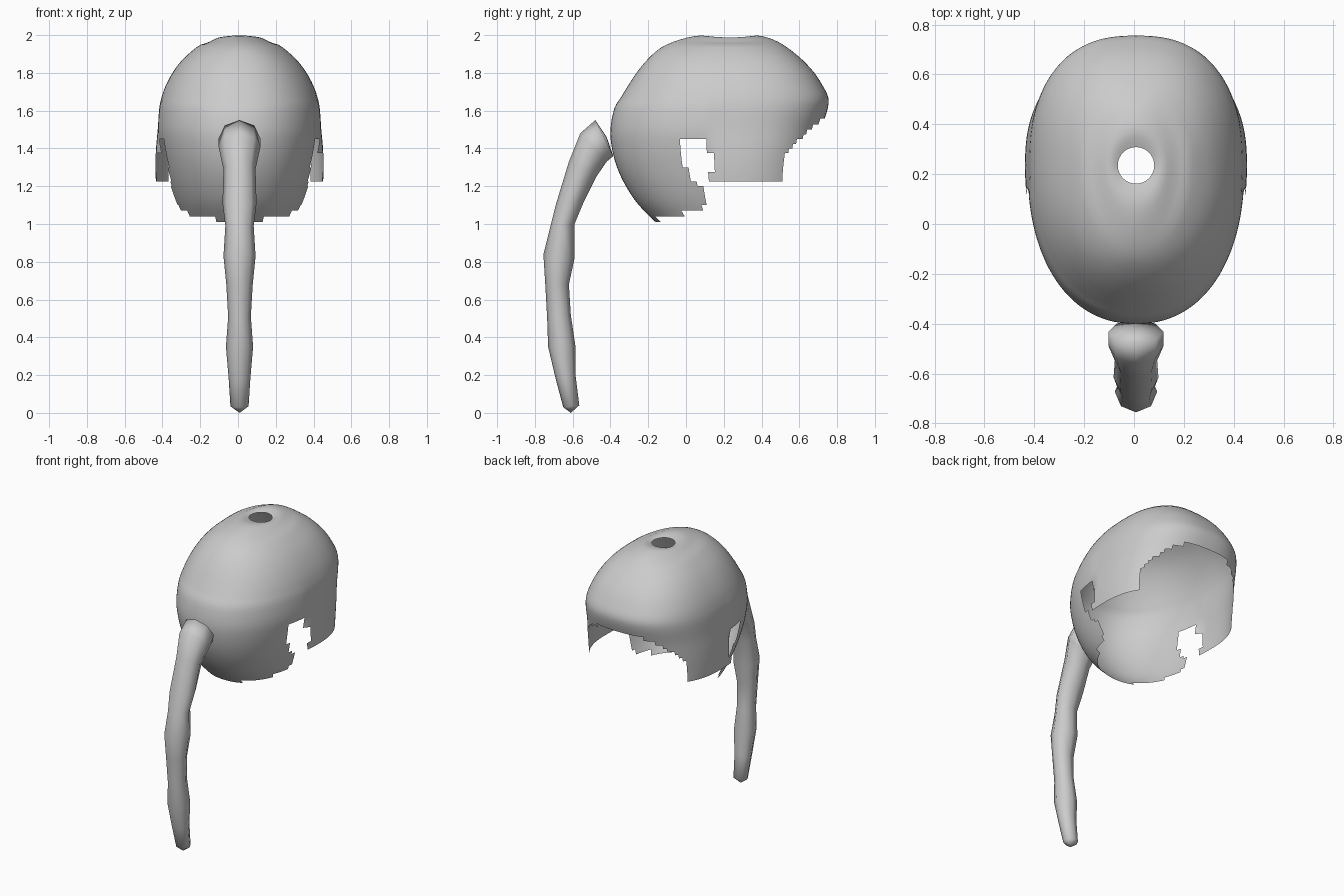
import bpy, bmesh, math

cube = bpy.data.objects.get("Cube")
if cube:
    bpy.data.objects.remove(cube)

grey = bpy.data.materials.new("light grey")
grey.use_nodes = True
COLOUR = (0.6, 0.6, 0.6, 1)
grey.diffuse_color = COLOUR
grey.node_tree.nodes["Principled BSDF"].inputs["Base Color"].default_value = COLOUR

CENTRE_X = 0.008
CENTRE_Y = 0.235
FLAP_Y = 0.115


def finish(bm, name):
    mesh = bpy.data.meshes.new(name)
    bm.to_mesh(mesh)
    bm.free()
    mesh.materials.append(grey)
    for poly in mesh.polygons:
        poly.use_smooth = True
    obj = bpy.data.objects.new(name, mesh)
    obj.location.x = CENTRE_X
    bpy.context.collection.objects.link(obj)
    return obj


def bridge(bm, rings):
    for upper, lower in zip(rings, rings[1:]):
        count = len(upper)
        for i in range(count):
            j = (i + 1) % count
            bm.faces.new((upper[i], lower[i], lower[j], upper[j]))


def smooth_rows(keys, step):
    """Catmull-Rom rows through the key rows."""
    rows = []
    for k in range(len(keys) - 1):
        a, b, c, d = (keys[min(max(k + o, 0), len(keys) - 1)] for o in (-1, 0, 1, 2))
        n = max(3, math.ceil(abs(c[0] - b[0]) / step))
        for s in range(n):
            t = s / n
            rows.append([q + t / 2 * (r - p + t * (2 * p - 5 * q + 4 * r - w
                         + t * (3 * (q - r) + w - p)))
                         for p, q, r, w in zip(a, b, c, d)])
    return rows + [list(keys[-1])]


# Shell levels: height, front y, back y, front half width, back half width
levels = [
    (1.983, .162, .308, .073, .073), (1.998, .08, .375, .11, .11),
    (1.977, -.03, .46, .16, .16), (1.935, -.13, .535, .228, .228),
    (1.87, -.205, .615, .302, .302), (1.8, -.262, .68, .355, .355),
    (1.73, -.308, .725, .392, .392), (1.67, -.345, .753, .414, .413),
    (1.61, -.38, .75, .428, .425), (1.5, -.4, .715, .435, .433),
    (1.4, -.392, .69, .422, .442), (1.3, -.365, .67, .4, .445),
    (1.2, -.318, .66, .372, .44), (1.1, -.25, .64, .335, .42),
    (.99, -.14, .62, .28, .4),
]


def shell_point(row, angle):
    z, front, back, wide_front, wide_back = row
    c, s = math.cos(angle), math.sin(angle)
    crown = min(1, max(0, (z - 1.9) / 0.08))
    power = 1 - (1 - crown) * (0.1 if s < 0 else 0.19)
    reach = back - CENTRE_Y if s > 0 else CENTRE_Y - front
    y = CENTRE_Y + math.copysign(abs(s) ** power, s) * reach
    width = wide_back if y > FLAP_Y else wide_front
    x = math.copysign(abs(c) ** power, c) * width
    sag = min(1, max(0, (z - 1.95) / 0.05))
    return x, y, z - 0.9 * sag * x * x


def is_open(p):
    """True in the ragged openings of the shell."""
    if p.y < FLAP_Y:
        notch_start = -0.04 + max(0, 1.36 - p.z) * 0.6
        notch = p.y > notch_start and 1.21 < p.z < 1.46
        return notch or p.z < 1.015 + 0.55 * p.x * p.x
    if p.y < 0.135 and p.z < 1.38:
        return True
    if p.y < 0.51:
        return p.z < 1.215
    return p.z < min(1.56, 1.36 + (p.y - 0.51) * 0.95)


# Head shell
SEGMENTS = 112
bm = bmesh.new()
rings = [[bm.verts.new(shell_point(row, math.tau * i / SEGMENTS)) for i in range(SEGMENTS)]
         for row in smooth_rows(levels, 0.03)]
bridge(bm, rings)


def crosses_flap(face):
    """True where a low face would join the front wall to a side flap."""
    ys = [v.co.y for v in face.verts]
    return face.calc_center_median().z < 1.38 and min(ys) < FLAP_Y < max(ys)


openings = [f for f in bm.faces if crosses_flap(f) or is_open(f.calc_center_median())]
bmesh.ops.delete(bm, geom=openings, context='FACES')
finish(bm, "head_shell")

# Trailing tail: outer y, z, inner y, z, half width
sections = [
    (-.48, 1.55, -.385, 1.36, .11), (-.56, 1.48, -.42, 1.33, .11),
    (-.62, 1.33, -.475, 1.25, .085), (-.69, 1.1, -.54, 1.12, .09),
    (-.72, .98, -.59, 1.0, .075), (-.755, .84, -.59, .82, .085),
    (-.745, .68, -.62, .68, .07), (-.735, .5, -.61, .52, .06),
    (-.73, .35, -.585, .35, .072), (-.69, .18, -.585, .2, .058),
    (-.65, .03, -.565, .04, .048),
]
SIDES = 8
bm = bmesh.new()
rings = []
for y0, z0, y1, z1, w in sections:
    ring = []
    for i in range(SIDES):
        a = math.tau * i / SIDES
        t = (1 - math.cos(a)) / 2
        ring.append(bm.verts.new((w * math.sin(a), y0 + (y1 - y0) * t, z0 + (z1 - z0) * t)))
    rings.append(ring)
bridge(bm, rings)
for ring, tip in ((rings[0], (0, -.42, 1.46)), (rings[-1], (0, -.61, 0))):
    end = bm.verts.new(tip)
    for i in range(SIDES):
        bm.faces.new((ring[i], ring[(i + 1) % SIDES], end))
bmesh.ops.recalc_face_normals(bm, faces=bm.faces)
finish(bm, "tail")
